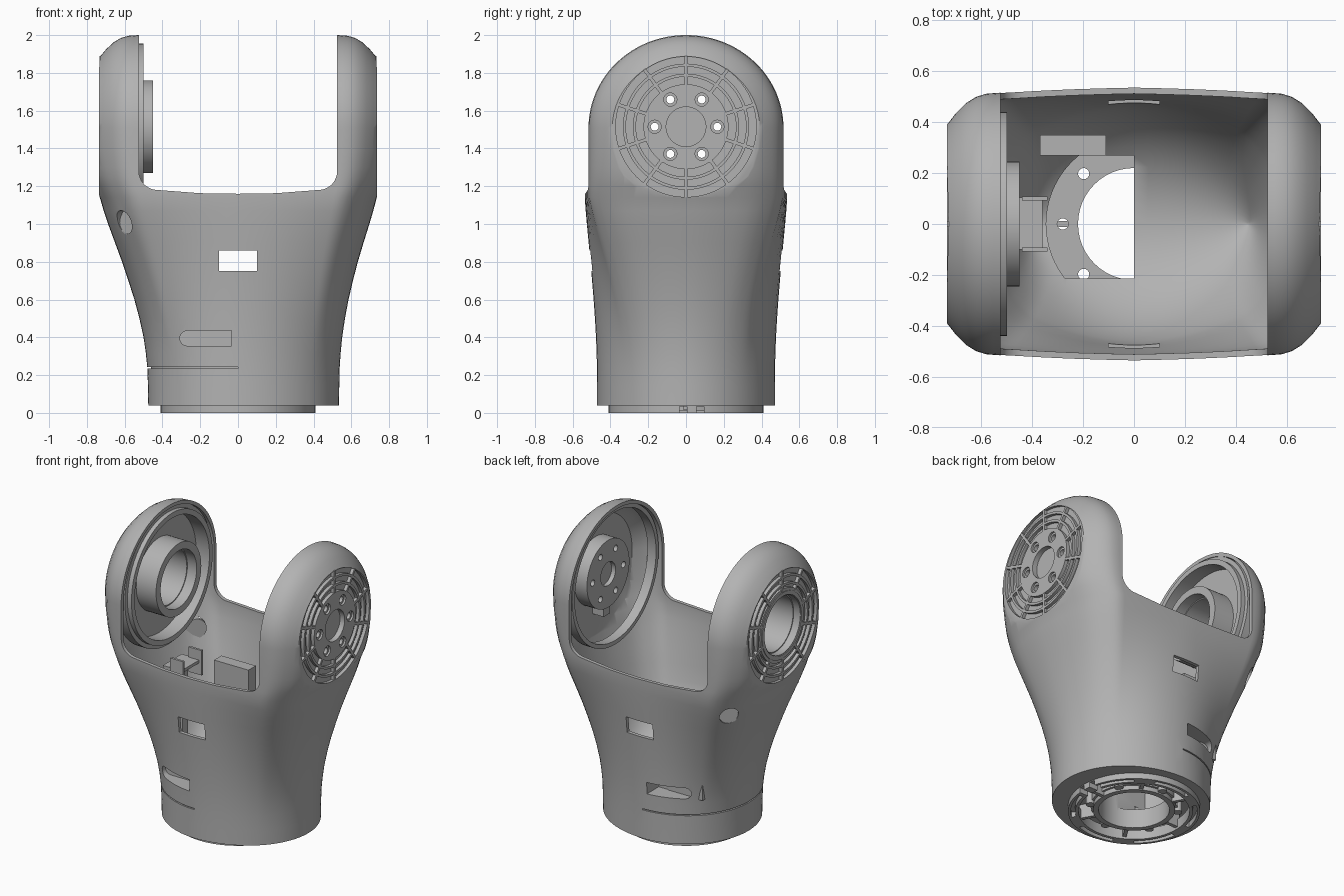
import bpy, bmesh, math
from mathutils import Vector, Matrix

cube = bpy.data.objects.get("Cube")
if cube:
    bpy.data.objects.remove(cube, do_unlink=True)

grey = bpy.data.materials.new("plain_grey")
grey.use_nodes = True
COLOUR = (0.45, 0.45, 0.45, 1)
grey.diffuse_color = COLOUR
grey.node_tree.nodes["Principled BSDF"].inputs["Base Color"].default_value = COLOUR
HUB_Z = 1.515


def finish(bm, name):
    bmesh.ops.remove_doubles(bm, verts=bm.verts, dist=1e-5)
    bmesh.ops.holes_fill(bm, edges=[e for e in bm.edges if e.is_boundary])
    bmesh.ops.recalc_face_normals(bm, faces=bm.faces)
    mesh = bpy.data.meshes.new(name)
    bm.to_mesh(mesh)
    bm.free()
    mesh.materials.append(grey)
    ob = bpy.data.objects.new(name, mesh)
    bpy.context.collection.objects.link(ob)
    return ob


def skin(name, rows):
    """Surface through rows of points, open ends capped."""
    bm = bmesh.new()
    grid = [[bm.verts.new(p) for p in row] for row in rows]
    for a, b in zip(grid, grid[1:]):
        for i in range(len(a) - 1):
            bm.faces.new((a[i], a[i + 1], b[i + 1], b[i]))
    return finish(bm, name)


def ring(name, r0, r1, h0, h1, axis="z", at=(0, 0, 0), start=0, sweep=360, n=48):
    """Tube, disc (r0 = 0) or arc about an axis."""
    rows = []
    for j in range(n + 1):
        a = math.radians(start + sweep * j / n)
        row = []
        for r, h in ((r0, h0), (r1, h0), (r1, h1), (r0, h1), (r0, h0)):
            c, s = r * math.cos(a), r * math.sin(a)
            p = {"x": (h, c, s), "y": (c, h, s), "z": (c, s, h)}[axis]
            row.append(Vector(p) + Vector(at))
        rows.append(row)
    return skin(name, rows)


def hub_ring(name, r0, r1, h0, h1):
    return ring(name, r0, r1, h0, h1, axis="x", at=(0, 0, HUB_Z), n=64)


def box(name, lo, hi, turn=None):
    bm = bmesh.new()
    bmesh.ops.create_cube(bm, size=1)
    for v in bm.verts:
        v.co = Vector([l + (h - l) * (c + 0.5) for l, h, c in zip(lo, hi, v.co)])
    if turn:
        bm.transform(turn)
    return finish(bm, name)


def cut(ob, cutter):
    cutter.hide_render = True
    mod = ob.modifiers.new("cut", "BOOLEAN")
    mod.operation, mod.solver, mod.object = "DIFFERENCE", "EXACT", cutter
    bpy.context.view_layer.objects.active = ob
    bpy.ops.object.modifier_apply(modifier=mod.name)
    bpy.data.objects.remove(cutter, do_unlink=True)


# Plan profile of the fork, one half from right end to left end
corner = [(.81, 0), (.807, .1), (.79, .22), (.764, .33), (.735, .39), (.7, .435), (.66, .475),
          (.62, .5), (.58, .512), (.525, .516), (.4, .523), (.26, .529), (.13, .533), (0, .536)]
coarse = corner + [(-x, y) for x, y in reversed(corner[:-1])]
PLAN = [coarse[0]]
for (xa, ya), (xb, yb) in zip(coarse, coarse[1:]):
    PLAN += [((xa + xb) / 2, (ya + yb) / 2), (xb, yb)]
FLARE = [(.04, 0), (.14, .005), (.24, .015), (.32, .04), (.4, .075), (.5, .14), (.6, .22),
         (.7, .315), (.8, .415), (.9, .525), (1.0, .635), (1.07, .705), (1.14, .765),
         (1.2, .855), (1.25, .905), (1.3, .94), (1.4, .983), (1.51, 1)]
BOWL_TOP = .74


def weight(z):
    for (za, wa), (zb, wb) in zip(FLARE, FLARE[1:]):
        if z <= zb:
            return wa + (wb - wa) * (z - za) / (zb - za)
    return 1


def fork_form(name, inset, limit, bowl=None):
    """Round foot flaring into a double arch with flat ends; a bowl closes it below."""
    shrink = 1 - inset / .535
    half = [(x * shrink, r * shrink) for x, r in PLAN]
    levels = [z for z, w in FLARE]
    if bowl:
        depth = BOWL_TOP - bowl
        arc = [BOWL_TOP - depth * math.cos(math.radians(t)) for t in range(0, 90, 6)]
        levels = arc + [z for z in levels if z >= BOWL_TOP]
    front, back = [], []
    for z in levels:
        w, squash, narrow = weight(z), 1, 1
        wide = min(1, 1.31 * w)
        if bowl and z < BOWL_TOP:
            squash = math.sqrt(max(0, 1 - ((BOWL_TOP - z) / depth) ** 2))
            narrow = .85 + .15 * squash
        row = []
        for (x, r), (px, pr) in zip(half, PLAN):
            a = math.atan2(pr, px)
            cx = (.475 + (.06 * (1 - w) if px > 0 else 0) - inset) * math.cos(a)
            cy = (.47 - inset) * math.sin(a)
            row.append(((cx + (x - cx) * w) * narrow, (cy + (r - cy) * wide) * squash, z))
        front.append(row)
        back.insert(0, [(x, -y, z) for x, y, z in row])
    dome = []
    for j in range(1, 48):
        a = math.pi * j / 48
        dome.append([(x, r * math.cos(a), 1.51 + .95 * r * math.sin(a)) for x, r in half])
    form = skin(name, front + dome + back)
    for s in (-1, 1):
        xs = sorted((s * limit, s * 1.2))
        cut(form, box("trim", (xs[0], -1, -1), (xs[1], 1, 3)))
    return form


# Main shell: hollowed, then opened between the arms
shell = fork_form("fork_shell", 0, .735)
cut(shell, fork_form("hollow", .024, .685, .3))
side = [(.525, 2.3)] + [(.425 + .1 * math.cos(math.radians(t)), 1.28 - .1 * math.sin(math.radians(t)))
                        for t in range(0, 91, 10)] + [(.2, 1.163)]
outline = side + [(0, 1.16)] + [(-x, z) for x, z in reversed(side)]
bm = bmesh.new()
face = bm.faces.new([bm.verts.new((x, -.8, z)) for x, z in outline])
new = bmesh.ops.extrude_face_region(bm, geom=[face])["geom"]
bmesh.ops.translate(bm, vec=(0, 1.6, 0), verts=[v for v in new if isinstance(v, bmesh.types.BMVert)])
cut(shell, finish(bm, "gap"))

# Openings through the base
well = ring("wiring_well", 0, .345, .14, .7, start=90, sweep=180)
cut(well, box("well_front", (-1, -1, 0), (1, -.215, 1)))
cut(well, box("well_back", (-1, .27, 0), (1, 1, 1)))
cut(shell, well)
cut(shell, ring("base_bore", 0, .22, -.1, .24))
cut(shell, ring("base_channel", .27, .4, -.1, .11))
for a in (135, 180, 225):
    p = (.28 * math.cos(math.radians(a)), .28 * math.sin(math.radians(a)), 0)
    cut(shell, ring("plate_hole", 0, .022, -.1, .2, at=p, n=16))

# Windows, side slots, blind cable recesses and the parting groove
cut(shell, box("window", (-.1, -.8, .75), (.1, .8, .86)))
for s in (-1, 1):
    ys = sorted((s * .345, s * .7))
    cut(shell, box("slot", (-.268, ys[0], .355), (-.035, ys[1], .435)))
    cut(shell, ring("slot_end", 0, .04, *ys, axis="y", at=(-.268, 0, .395), n=24))
    place = Matrix.Translation((-.6, s * .39, 1.01)) @ Matrix.Rotation(s * math.radians(45), 4, "Z")
    hole = ring("cable_recess", 0, .062, *sorted((-s * .04, s * .2)), axis="y", n=24)
    plug = ring("cable_recess_floor", 0, .066, *sorted((-s * .05, -s * .025)), axis="y", n=24)
    for ob in (hole, plug):
        ob.data.transform(place)
    cut(shell, hole)
cut(shell, ring("groove", .46, .6, .236, .244, start=90, sweep=180))

# Ribbed round panels on the outside of both arms
for s, word in ((1, "left"), (-1, "right")):
    cut(shell, hub_ring("panel", .225, .372, *sorted((s * .712, s * .8))))
    xs = sorted((s * .705, s * .734))
    for i, r in enumerate((.265, .318)):
        hub_ring(f"{word}_panel_ring_{i + 1}", r, r + .016, *xs)
    for k in range(10):
        turn = Matrix.Translation((0, 0, HUB_Z)) @ Matrix.Rotation(math.radians(18 + 36 * k), 4, "X")
        box(f"{word}_panel_spoke_{k + 1}", (xs[0], .22, -.009), (xs[1], .375, .009), turn)

# Left arm: bolted hub with a round mount and a lining ring inside
mount = hub_ring("inner_mount", 0, .23, .59, .7)
cut(shell, hub_ring("hub_recess", 0, .105, .7, .8))
cut(mount, hub_ring("mount_recess", 0, .08, .5, .62))
for k in range(6):
    a = math.radians(60 * k)
    p = (0, .166 * math.cos(a), HUB_Z + .166 * math.sin(a))
    cut(shell, ring("counterbore", 0, .035, .722, .8, axis="x", at=p, n=20))
    for ob in (shell, mount):
        cut(ob, ring("bolt_hole", 0, .021, .5, .8, axis="x", at=p, n=20))
box("mount_tab", (.6, -.035, 1.23), (.695, .035, 1.31))
hub_ring("arm_lining", .44, .468, .535, .6)

# Right arm: open bearing tube and cover
cut(shell, hub_ring("bearing_bore", 0, .2, -.8, -.6))
hub_ring("bearing_tube", .195, .245, -.73, -.45)
hub_ring("bearing_step", .188, .2, -.68, -.52)
hub_ring("cover_ring", .405, .44, -.6, -.5)
hub_ring("cover_seat", .435, .468, -.6, -.53)
hub_ring("cover_plate", .24, .43, -.63, -.6)

# Wiring bracket inside the well
box("rear_ledge", (-.37, .27, .35), (-.11, .35, .88))
box("bracket_plate", (-.5, -.1, .93), (-.36, .105, .95))
box("bracket_post", (-.44, -.03, .35), (-.4, .03, .95))
for s in (-1, 1):
    box("bracket_cheek", (-.44, s * .1 - .008, .85), (-.34, s * .1 + .008, 1.02))

# Base rim with arc slots, collar, ribs and posts
rim = ring("base_rim", .345, .41, 0, .07, n=64)
for k in range(6):
    cut(rim, ring("rim_slot", .365, .393, -.1, .035, start=60 * k + 10, sweep=40, n=12))
for y in (-.015, .075):
    cut(rim, box("rim_notch", (.3, y - .02, -.1), (.5, y + .02, .035)))
ring("base_collar", .22, .255, .01, .13)
for k in range(6):
    turn = Matrix.Rotation(math.radians(60 * k), 4, "Z")
    box(f"base_rib_{k + 1}", (.25, -.012, .015), (.36, .012, .12), turn)
    a = math.radians(60 * k + 30)
    ring(f"base_post_{k + 1}", 0, .028, .02, .13, at=(.275 * math.cos(a), .275 * math.sin(a), 0), n=16)

# Smooth curves, crisp edges
for ob in bpy.context.scene.objects:
    if ob.type == "MESH" and grey.name in ob.data.materials:
        ob.data.shade_smooth()
        ob.data.set_sharp_from_angle(angle=math.radians(30))
